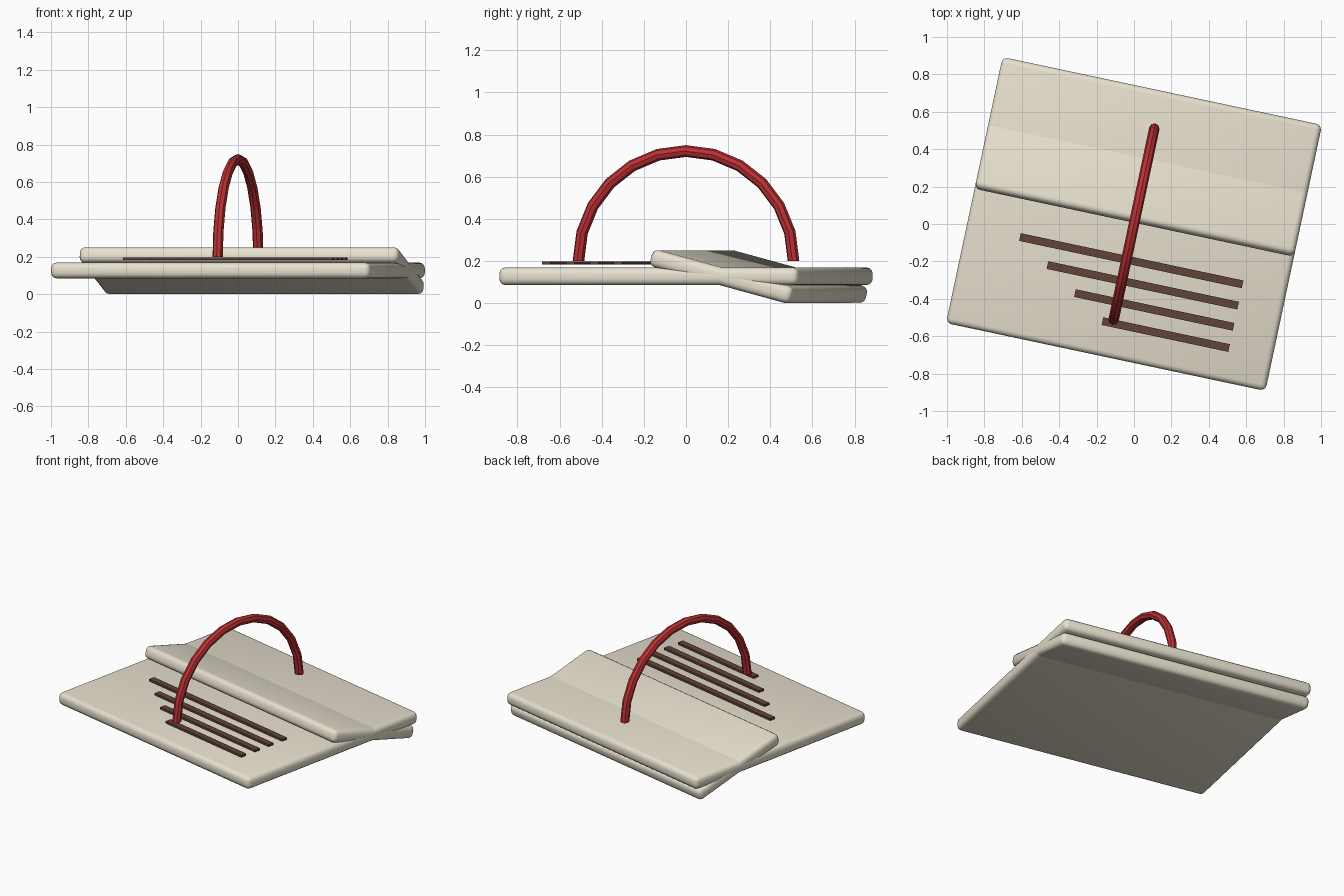
import bpy, bmesh, math
from mathutils import Matrix, Vector

if "Cube" in bpy.data.objects:
    bpy.data.objects.remove(bpy.data.objects["Cube"])

TURN = Matrix.Rotation(math.radians(-12), 4, 'Z')   # whole model is turned about z


def material(name, rgb):
    m = bpy.data.materials.new(name)
    m.diffuse_color = (*rgb, 1)
    m.use_nodes = True
    m.node_tree.nodes["Principled BSDF"].inputs["Base Color"].default_value = m.diffuse_color
    return m


CREAM = material("cream", (0.80, 0.75, 0.62))
RED = material("red", (0.50, 0.03, 0.035))
BROWN = material("brown", (0.12, 0.055, 0.04))


def finish(name, bm, mat, smooth=True):
    bmesh.ops.recalc_face_normals(bm, faces=bm.faces)
    me = bpy.data.meshes.new(name)
    bm.to_mesh(me)
    bm.free()
    me.materials.append(mat)
    ob = bpy.data.objects.new(name, me)
    bpy.context.collection.objects.link(ob)
    ob.matrix_world = TURN
    if smooth:
        bpy.ops.object.select_all(action='DESELECT')
        ob.select_set(True)
        bpy.context.view_layer.objects.active = ob
        bpy.ops.object.shade_smooth_by_angle(angle=math.radians(35))
    return ob


def slab(name, size, centre, mat, bevel=0, tilt=0):
    bm = bmesh.new()
    bmesh.ops.create_cube(bm, size=1)
    bmesh.ops.scale(bm, vec=size, verts=bm.verts)
    if bevel:
        bmesh.ops.bevel(bm, geom=bm.edges[:], offset=bevel, segments=3,
                        profile=0.5, affect='EDGES')
    bm.transform(Matrix.Translation(centre) @ Matrix.Rotation(tilt, 4, 'X'))
    return finish(name, bm, mat, smooth=bool(bevel))


# flat panel and the tilted flap that crosses its back half
slab("base_panel", (1.746, 1.454, 0.084), (0, 0, 0.127), CREAM, 0.03)
slab("tilted_flap", (1.746, 0.71, 0.084), (0, 0.353, 0.126), CREAM, 0.03,
     math.radians(-15))

# right-aligned strips that get shorter towards the front
for i in range(4):
    left, right = -0.582 + 0.175 * i, 0.635
    slab(f"strip_{i + 1}", (right - left, 0.042, 0.014),
         ((left + right) / 2, -0.195 - 0.116 * i, 0.19), BROWN)

# half-ring handle
bm = bmesh.new()
R, r, steps, sides = 0.522, 0.028, 12, 8
rings = []
for i in range(steps + 1):
    a = math.pi * i / steps
    out = Vector((0, math.cos(a), math.sin(a)))
    rings.append([bm.verts.new(Vector((0, 0, 0.2)) + out * (R + r * math.cos(t))
                               + Vector((r * math.sin(t), 0, 0)))
                  for t in (2 * math.pi * k / sides for k in range(sides))])
for p, q in zip(rings, rings[1:]):
    for k in range(sides):
        n = (k + 1) % sides
        bm.faces.new((p[k], p[n], q[n], q[k]))
bm.faces.new(rings[0])
bm.faces.new(rings[-1])
finish("handle", bm, RED)
